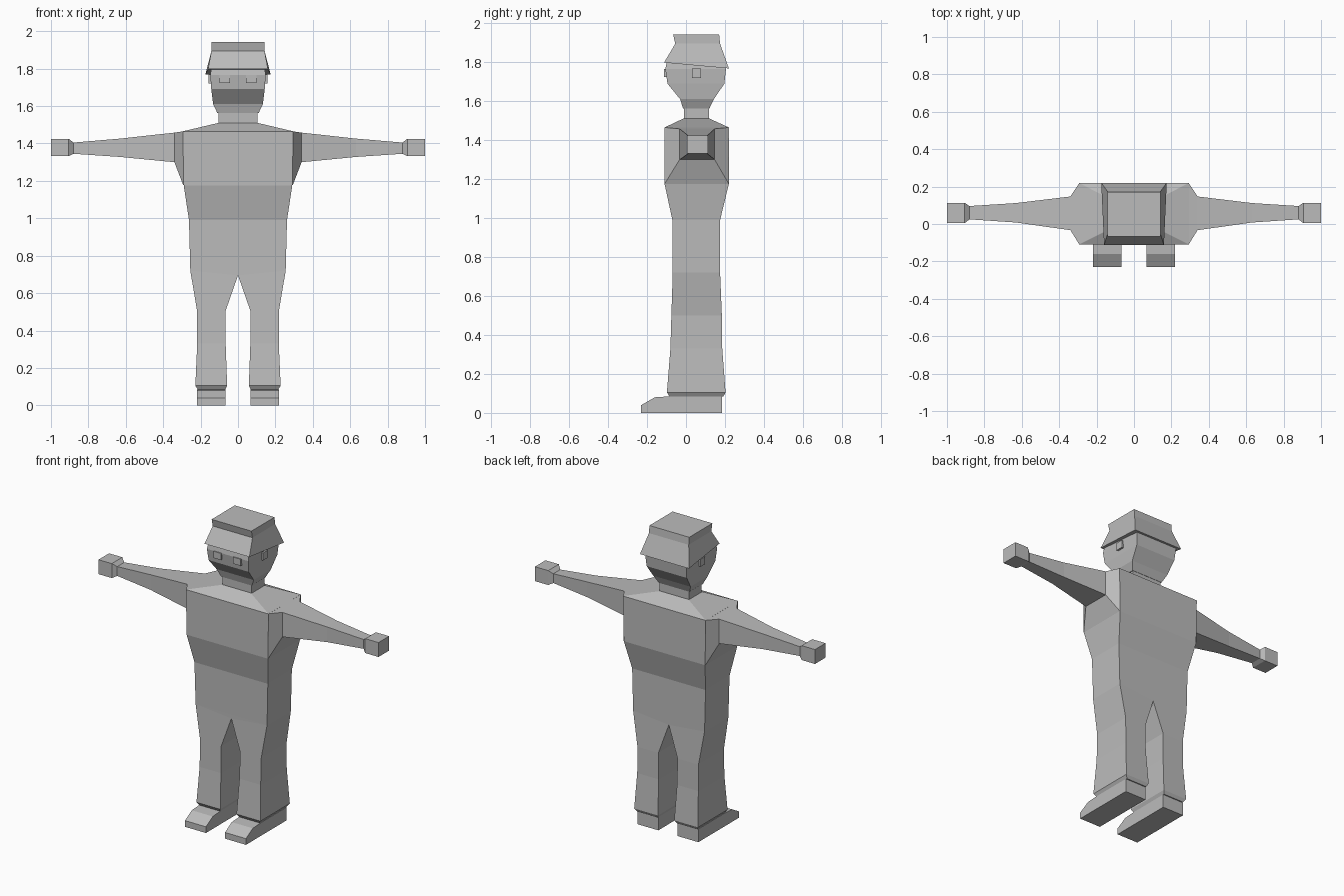
import bpy

grey = bpy.data.materials.new("plain grey")
grey.diffuse_color = (0.5, 0.5, 0.5, 1)


def loft(name, loops, cap_start=True, cap_end=True):
    """Skin a list of four-point loops into one faceted part."""
    verts = [p for loop in loops for p in loop]
    faces = []
    for i in range(len(loops) - 1):
        a, b = 4 * i, 4 * i + 4
        for k in range(4):
            n = (k + 1) % 4
            faces.append((a + k, a + n, b + n, b + k))
    if cap_start:
        faces.append((3, 2, 1, 0))
    if cap_end:
        e = len(verts) - 4
        faces.append((e, e + 1, e + 2, e + 3))
    mesh = bpy.data.meshes.new(name)
    mesh.from_pydata(verts, [], faces)
    mesh.materials.append(grey)
    obj = bpy.data.objects.new(name, mesh)
    bpy.context.collection.objects.link(obj)
    return obj


def level(z, x0, x1, y0, y1):
    """Horizontal rectangle at height z."""
    return [(x0, y0, z), (x1, y0, z), (x1, y1, z), (x0, y1, z)]


def slice_x(x, y0, y1, z0, z1):
    """Upright rectangle facing along x."""
    return [(x, y0, z0), (x, y1, z0), (x, y1, z1), (x, y0, z1)]


def mirrored(obj):
    obj.modifiers.new("mirror", 'MIRROR')
    return obj


def block(name, x0, x1, y0, y1, z0, z1):
    return loft(name, [level(z0, x0, x1, y0, y1), level(z1, x0, x1, y0, y1)])


# Torso, with sloping shoulders; sides stay open where the arms join
loft("torso", [level(z, -x, x, y0, y1) for z, x, y0, y1 in [
    (0.72, 0.255, -0.068, 0.175),
    (0.99, 0.262, -0.07, 0.175),
    (1.175, 0.29, -0.11, 0.22),
    (1.465, 0.295, -0.11, 0.22),
    (1.51, 0.105, -0.015, 0.122)]], cap_start=False)

# Neck
block("neck", -0.105, 0.105, -0.01, 0.118, 1.50, 1.57)

# Trouser legs, meeting at the crotch
hip = [(0, -0.068, 0.695), (0.255, -0.068, 0.72), (0.255, 0.175, 0.72), (0, 0.175, 0.695)]
mirrored(loft("trouser_leg", [
    level(0.085, 0.068, 0.215, -0.085, 0.192),
    level(0.105, 0.058, 0.228, -0.098, 0.203),
    level(0.33, 0.066, 0.218, -0.08, 0.186),
    level(0.50, 0.068, 0.218, -0.075, 0.184),
    hip], cap_end=False))
mirrored(loft("hip_panel", [
    hip, level(0.72, 0, 0.255, -0.068, 0.175)], False, False))

# Shoes with a sloped toe
mirrored(loft("shoe", [
    [(0.068, y, 0), (0.218, y, 0), (0.218, y, z), (0.068, y, z)]
    for y, z in [(-0.23, 0.04), (-0.16, 0.08), (-0.08, 0.085), (0.185, 0.085)]]))

# Arms from the shoulder bevel out to the blocky hands
mirrored(loft("arm", [slice_x(*s) for s in [
    (0.292, -0.11, 0.22, 1.175, 1.465),
    (0.34, -0.033, 0.147, 1.30, 1.458),
    (0.63, 0.008, 0.112, 1.328, 1.426),
    (0.88, 0.025, 0.096, 1.345, 1.405)]], cap_start=False))
mirrored(loft("hand", [slice_x(*s) for s in [
    (0.88, 0.025, 0.096, 1.345, 1.405),
    (0.905, 0.005, 0.113, 1.332, 1.425),
    (1.0, 0.005, 0.113, 1.332, 1.425)]], cap_start=False))

# Head, tapering to the chin
loft("head", [level(z, -x, x, y0, y1) for z, x, y0, y1 in [
    (1.562, 0.11, -0.015, 0.12),
    (1.61, 0.133, -0.03, 0.143),
    (1.69, 0.143, -0.095, 0.197),
    (1.765, 0.148, -0.106, 0.205),
    (1.82, 0.14, -0.095, 0.19)]])

# Eyes and ears
mirrored(block("eye", 0.043, 0.098, -0.112, -0.085, 1.723, 1.766))
mirrored(block("ear", 0.135, 0.158, 0.03, 0.077, 1.72, 1.768))

# Cap with a flared brim that drops toward the back
brim = [(-0.16, -0.113, 1.798), (0.16, -0.113, 1.798),
        (0.175, 0.22, 1.768), (-0.175, 0.22, 1.768)]
loft("cap", [
    brim,
    level(1.895, -0.142, 0.142, -0.055, 0.175),
    level(1.942, -0.142, 0.142, -0.066, 0.17)])
